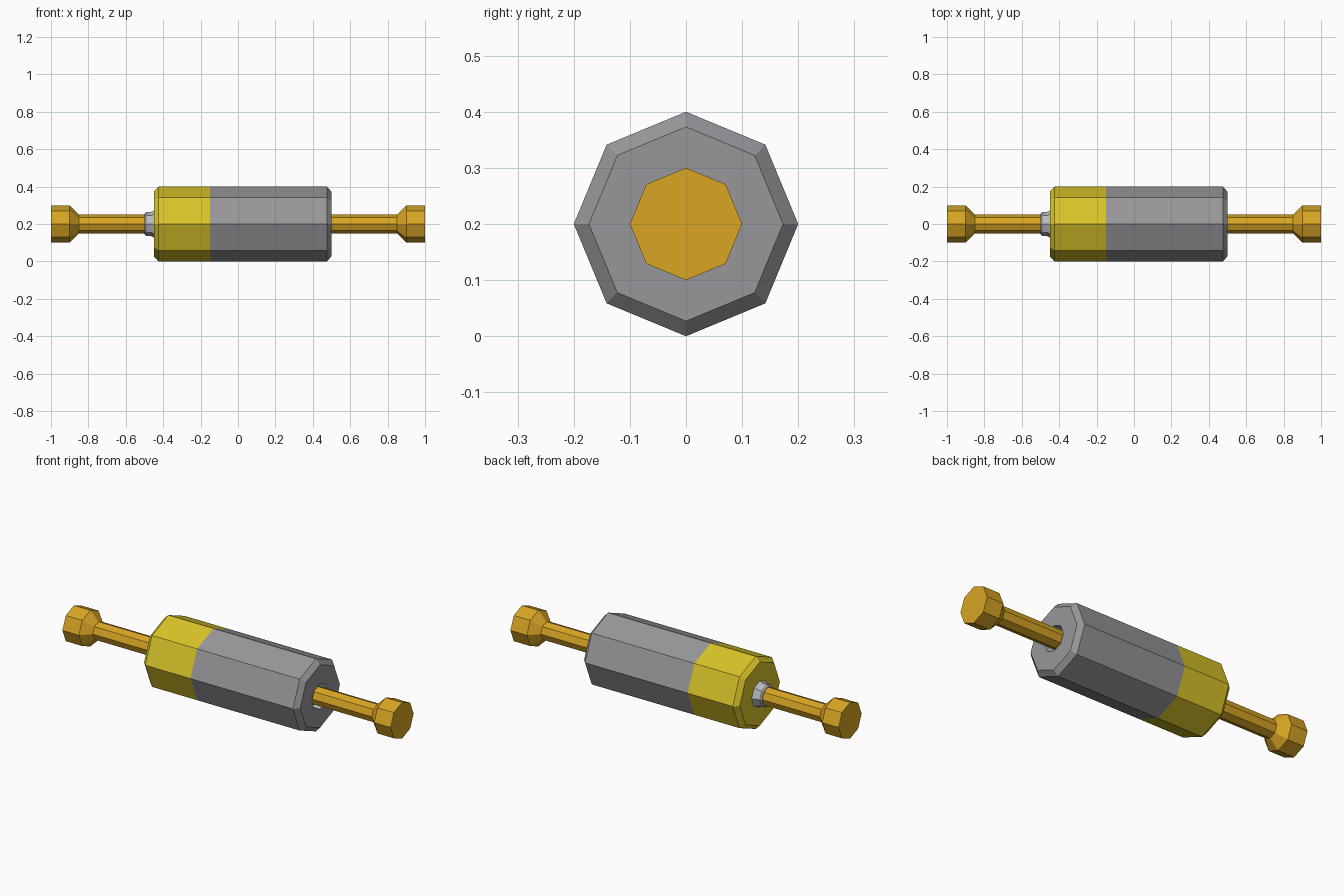
import bpy, math

cube = bpy.data.objects.get("Cube")
if cube:
    bpy.data.objects.remove(cube, do_unlink=True)

SIDES = 8
AXIS_Z = 0.2


def material(name, rgb):
    linear = [((c / 255 + 0.055) / 1.055) ** 2.4 for c in rgb]
    m = bpy.data.materials.new(name)
    m.use_nodes = True
    m.diffuse_color = (*linear, 1)
    m.node_tree.nodes["Principled BSDF"].inputs["Base Color"].default_value = (*linear, 1)
    return m


gold = material("gold", (216, 165, 36))
yellow = material("yellow", (216, 195, 40))
grey = material("grey", (151, 151, 155))
silver = material("light grey", (188, 189, 194))


def lathe(name, profile, materials, rule=None):
    """Turn an (x, radius) profile around the long axis; radius 0 is not needed, ends are capped."""
    verts, faces = [], []
    for x, r in profile:
        for i in range(SIDES):
            a = math.tau * i / SIDES
            verts.append((x, r * math.cos(a), AXIS_Z + r * math.sin(a)))
    for k in range(len(profile) - 1):
        for i in range(SIDES):
            j = (i + 1) % SIDES
            a, b = k * SIDES, (k + 1) * SIDES
            faces.append((a + j, a + i, b + i, b + j))
    last = (len(profile) - 1) * SIDES
    faces.append(tuple(range(SIDES)))
    faces.append(tuple(last + i for i in reversed(range(SIDES))))
    # Winding above faces inward, so flip every face
    faces = [tuple(reversed(f)) for f in faces]
    mesh = bpy.data.meshes.new(name)
    mesh.from_pydata(verts, [], faces)
    for m in materials:
        mesh.materials.append(m)
    if rule:
        for p in mesh.polygons:
            p.material_index = rule(p.center.x, p.normal.x)
    obj = bpy.data.objects.new(name, mesh)
    bpy.context.collection.objects.link(obj)
    return obj


# Casing with chamfered ends, a yellow band and a socket sunk into the +x end
lathe("casing",
      [(-0.45, 0.175), (-0.425, 0.2), (-0.15, 0.2), (0.475, 0.2),
       (0.5, 0.173), (0.5, 0.07), (0.45, 0.07)],
      [yellow, grey, silver],
      lambda x, nx: 0 if x < -0.15 else (2 if 0.44 < x < 0.48 and nx > -0.5 and nx in (0,) or abs(x - 0.45) < 0.001 else 1))

# Collar on the -x end
lathe("collar", [(-0.5, 0.055), (-0.493, 0.063), (-0.467, 0.063), (-0.45, 0.072)], [silver])

# Rods with flared heads at both ends
for side, name in ((-1, "right_terminal"), (1, "left_terminal")):
    profile = [(side * x, r) for x, r in ((0.44, 0.05), (0.85, 0.05), (0.9, 0.1), (1.0, 0.1))]
    lathe(name, sorted(profile), [gold])
